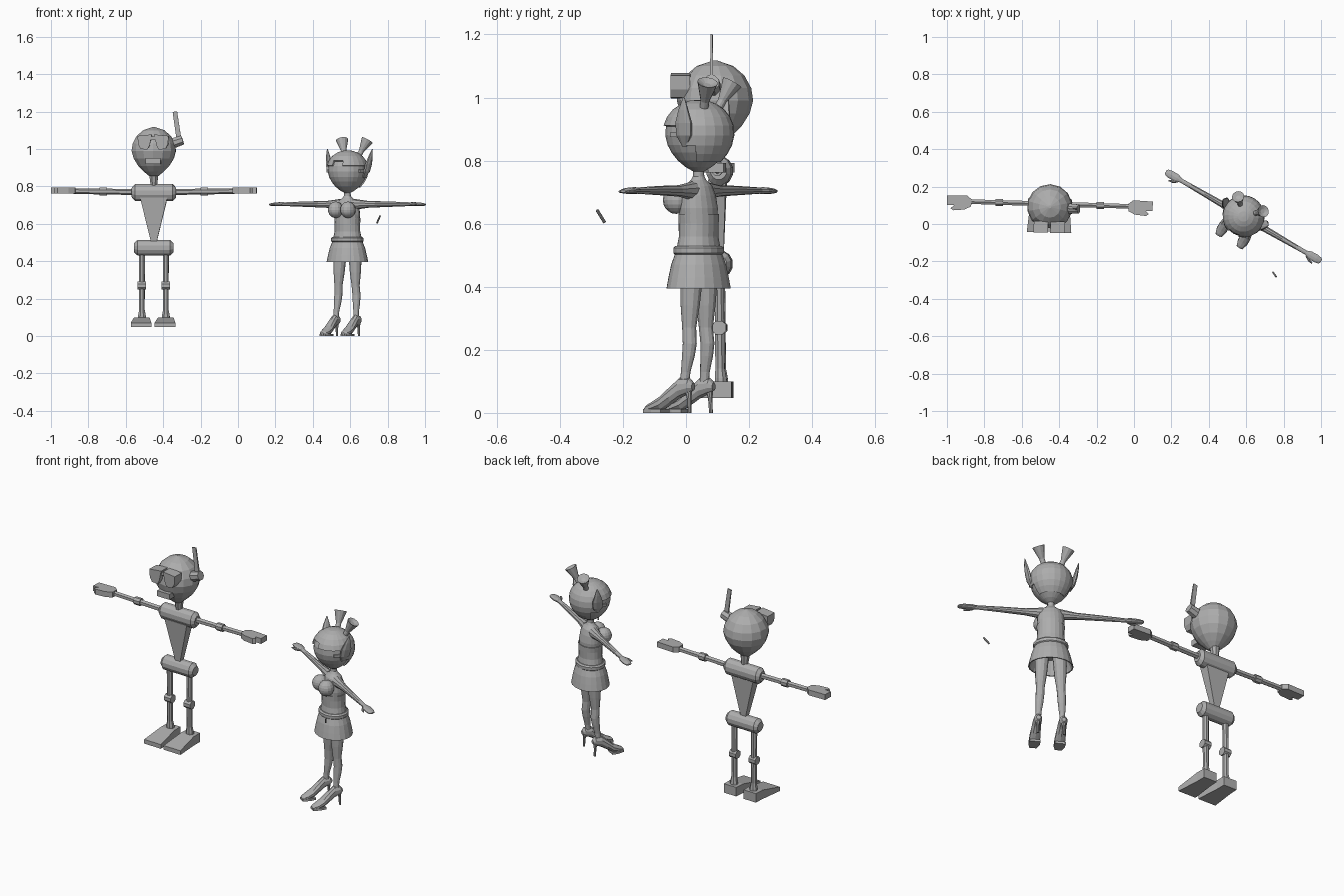
import bpy, bmesh, math
from mathutils import Matrix, Vector

grey = bpy.data.materials.new("plain grey")
grey.diffuse_color = (0.42, 0.42, 0.42, 1)
ORDER = {'x': (2, 0, 1), 'y': (0, 2, 1), 'z': (0, 1, 2)}
frame = Matrix.Identity(4)   # placement of the figure being built


def finish(name, bm, extra=None):
    bmesh.ops.recalc_face_normals(bm, faces=bm.faces[:])
    bm.transform(frame @ extra if extra else frame)
    me = bpy.data.meshes.new(name)
    bm.to_mesh(me)
    bm.free()
    me.materials.append(grey)
    ob = bpy.data.objects.new(name, me)
    bpy.context.collection.objects.link(ob)
    return ob


def place(axis, t, a, b):
    return {'x': (t, a, b), 'y': (a, t, b), 'z': (a, b, t)}[axis]


def loft(name, axis, rings, n=16, extra=None, keep=None):
    """rings: (position on axis, centre a, centre b, radius a, radius b)"""
    bm = bmesh.new()
    k, off = (math.sqrt(2), math.pi / 4) if n == 4 else (1, math.pi / n)
    loops = []
    for t, a, b, ra, rb in rings:
        loops.append([bm.verts.new(place(axis, t,
                     a + k * ra * math.cos(off + 2 * math.pi * i / n),
                     b + k * rb * math.sin(off + 2 * math.pi * i / n))) for i in range(n)])
    for p, q in zip(loops, loops[1:]):
        for i in range(n):
            j = (i + 1) % n
            bm.faces.new((p[i], p[j], q[j], q[i]))
    bm.faces.new(loops[0])
    bm.faces.new(loops[-1])
    if keep:
        bad = [f for f in bm.faces if not keep(f.calc_center_median())]
        bmesh.ops.delete(bm, geom=bad, context='FACES')
    return finish(name, bm, extra)


def prism(name, axis, pts, t0, t1):
    bm = bmesh.new()
    lo = [bm.verts.new(place(axis, t0, a, b)) for a, b in pts]
    hi = [bm.verts.new(place(axis, t1, a, b)) for a, b in pts]
    bm.faces.new(lo)
    bm.faces.new(hi)
    for i in range(len(pts)):
        j = (i + 1) % len(pts)
        bm.faces.new((lo[i], lo[j], hi[j], hi[i]))
    return finish(name, bm)


def ball(name, c, r, u=14, v=10):
    bm = bmesh.new()
    bmesh.ops.create_uvsphere(bm, u_segments=u, v_segments=v, radius=1)
    bm.transform(Matrix.Translation(c) @ Matrix.Diagonal((*r, 1)))
    return finish(name, bm)


def aim(p, q):
    """matrix taking the z axis from p towards q"""
    d = Vector(q) - Vector(p)
    return Matrix.Translation(p) @ d.to_track_quat('Z', 'Y').to_matrix().to_4x4(), d.length


# ---------- robot ----------
frame = Matrix.Translation((-0.45, 0.1, 0)) @ Matrix.Rotation(math.radians(-1.7), 4, 'Z')

head = [(.855, .025), (.88, .055), (.91, .085), (.95, .11), (.99, .121), (1.03, .115),
        (1.07, .093), (1.1, .058), (1.117, .008)]
loft("robot_head", 'z', [(z, 0, -.008, r, r) for z, r in head], 14)
loft("robot_neck", 'z', [(.8, 0, .005, .018, .018), (.87, 0, 0, .027, .027)], 8)
for name, z, h, w in (("robot_shoulder_bar", .767, .047, .118), ("robot_hip_bar", .472, .043, .105)):
    loft(name, 'x', [(-w, .007, z, .026, h * .6), (-w + .018, .007, z, .04, h),
                     (w - .018, .007, z, .04, h), (w, .007, z, .026, h * .6)], 12)
loft("robot_torso", 'z', [(.49, 0, .005, .012, .014), (.74, 0, .0, .073, .028)], 4)

for s in (-1, 1):
    # glasses
    prism("robot_lens", 'y', [(s * .006, 1.078), (s * .083, 1.07), (s * .08, 1.025),
                              (s * .066, 1.0), (s * .03, .997), (s * .018, 1.02)], -.147, -.085)
    # arm with elbow
    loft("robot_arm", 'x', [(s * .1, .007, .77, .015, .016), (s * .43, .007, .775, .014, .015)], 6)
    loft("robot_elbow", 'x', [(s * .25, .007, .773, .02, .022), (s * .29, .007, .773, .02, .022)], 8)
    # hand with thumb notch
    prism("robot_hand", 'z', [(s * .42, -.018), (s * .42, .02), (s * .445, .04), (s * .55, .036),
                              (s * .55, -.014), (s * .512, -.014), (s * .53, -.032),
                              (s * .515, -.042), (s * .455, -.036)], .762, .793)
    # leg, knee, ankle, foot
    x = s * .064
    loft("robot_leg", 'z', [(.08, x, .014, .024, .022), (.11, x, .012, .022, .02), (.14, x, .01, .016, .016),
                            (.45, x, .007, .017, .016)], 8)
    loft("robot_knee", 'x', [(x - .022, .007, .27, .024, .024), (x + .022, .007, .27, .024, .024)], 8)
    loft("robot_foot", 'y', [(.047, x, .073, .04, .026), (-.01, x, .073, .042, .026),
                             (-.145, x, .059, .055, .012)], 4)

loft("robot_glasses_bridge", 'x', [(-.02, -.13, 1.06, .01, .008), (.02, -.13, 1.06, .01, .008)], 4)
loft("robot_mouth", 'y', [(-.137, 0, .937, .04, .016), (-.09, 0, .937, .04, .016)], 4)
m, d = aim((.1, -.015, 1.03), (.155, -.015, 1.048))
loft("robot_ear_disc", 'z', [(0, 0, 0, .03, .03), (d, 0, 0, .026, .026)], 8, m)
m, d = aim((.135, -.015, 1.05), (.113, -.015, 1.2))
loft("robot_antenna", 'z', [(0, 0, 0, .005, .013), (d, 0, 0, .003, .012)], 4, m)

# ---------- girl ----------
frame = Matrix.Translation((.585, .04, 0)) @ Matrix.Rotation(math.radians(-30), 4, 'Z')

face = [(.765, .016), (.78, .042), (.80, .066), (.825, .086), (.85, .099), (.88, .106), (.91, .104),
        (.935, .094), (.958, .076), (.975, .051), (.984, .026), (.986, .004)]
loft("girl_head", 'z', [(z, 0, 0, r * .99, r) for z, r in face], 22)


def is_hair(c):
    if c.y > .03:
        return c.z > .80
    if c.y > -.03:
        return c.z > .90
    return c.z > (.935 if abs(c.x) < .03 else .905)


hair = loft("girl_hair", 'z', [(.88 + (z - .88) * 1.06, 0, 0, r * 1.07, r * 1.07) for z, r in face],
            22, keep=is_hair)
mod = hair.modifiers.new("thickness", 'SOLIDIFY')
mod.thickness = .009

# neck, torso, bodice, belt and skirt
loft("girl_torso", 'z', [(.50, 0, 0, .08, .066), (.56, 0, 0, .068, .057), (.60, 0, 0, .066, .058),
     (.65, 0, 0, .071, .058), (.69, 0, 0, .068, .05), (.72, 0, 0, .055, .04), (.738, 0, 0, .028, .024),
     (.75, 0, 0, .018, .018), (.80, 0, 0, .017, .017)], 20)
loft("girl_bodice", 'z', [(.52, 0, 0, .08, .067), (.56, 0, 0, .071, .06), (.60, 0, 0, .07, .062),
                          (.63, 0, 0, .073, .062)], 20)
loft("girl_belt", 'z', [(.5, 0, 0, .082, .07), (.507, 0, 0, .09, .077), (.523, 0, 0, .09, .077),
                        (.53, 0, 0, .082, .07)], 20)
loft("girl_skirt", 'z', [(.505, 0, 0, .084, .072), (.47, 0, 0, .098, .084), (.43, 0, 0, .108, .092),
                         (.395, 0, 0, .116, .098), (.395, 0, 0, .11, .092), (.47, 0, 0, .08, .066)], 20)

for s in (-1, 1):
    ball("girl_chest", (s * .038, -.06, .675), (.041, .043, .044))
    # arm and hand in one taper, with thumb
    arm = [(.04, .704, .03, .03), (.075, .704, .025, .025), (.13, .704, .018, .018), (.24, .705, .015, .015),
           (.33, .705, .013, .012), (.385, .705, .012, .01), (.41, .705, .022, .011),
           (.45, .704, .023, .01), (.472, .703, .018, .007), (.479, .703, .01, .004)]
    loft("girl_arm", 'x', [(s * t, 0, z, a, b) for t, z, a, b in arm], 10)
    loft("girl_thumb", 'x', [(s * .395, -.012, .703, .008, .007), (s * .42, -.027, .702, .008, .007),
                             (s * .443, -.033, .702, .004, .004)], 8)
    # leg
    leg = [(.09, .063, -.016, .015), (.13, .061, -.012, .015), (.18, .058, -.004, .02), (.22, .056, 0, .022),
           (.27, .053, -.004, .022), (.34, .05, -.002, .03), (.40, .048, 0, .034), (.46, .045, 0, .036)]
    loft("girl_leg", 'z', [(z, s * x, y, r, r * 1.05) for z, x, y, r in leg], 12)
    # high-heeled shoe
    shoe = [(.018, .083, .012, .012), (.005, .086, .021, .024), (-.03, .08, .022, .033), (-.06, .058, .025, .03),
            (-.095, .032, .029, .025), (-.125, .02, .028, .018), (-.148, .014, .021, .012), (-.157, .012, .01, .006)]
    loft("girl_shoe", 'y', [(y, s * .065, z, a, b) for y, z, a, b in shoe], 10)
    prism("girl_shoe_sole", 'z', [(s * .065 + a, y) for a, y in ((-.028, -.085), (.028, -.085), (.029, -.12),
          (.018, -.155), (-.018, -.155), (-.029, -.12))], 0, .012)
    loft("girl_shoe_heel", 'z', [(0, s * .068, .006, .006, .006), (.045, s * .067, .004, .007, .007),
                                 (.08, s * .066, 0, .014, .014)], 8)
    # flared hair bunch
    m, d = aim((s * .045, .045, .965), (s * .078, .078, 1.048))
    loft("girl_hair_bunch", 'z', [(0, 0, 0, .014, .014), (d * .3, 0, 0, .014, .014),
                                  (d, 0, 0, .033, .033), (d * .9, 0, 0, .012, .012)], 12, m)
    # upswept side fin and ear bar
    fin = [(.845, .098, .005, .005, .008), (.88, .113, .012, .012, .028), (.92, .122, .016, .013, .03),
           (.96, .131, .02, .009, .018), (1.0, .139, .026, .002, .003)]
    loft("girl_side_fin", 'z', [(z, s * x, y, a, b) for z, x, y, a, b in fin], 8)
    loft("girl_ear_bar", 'y', [(-.045, s * .095, .882, .008, .007), (.015, s * .104, .882, .01, .009)], 4)

# small floating stick
frame = Matrix.Identity(4)
m, d = aim((.743, -.258, .604), (.760, -.282, .643))
loft("small_stick", 'z', [(0, 0, 0, .005, .005), (d, 0, 0, .005, .005)], 8, m)
